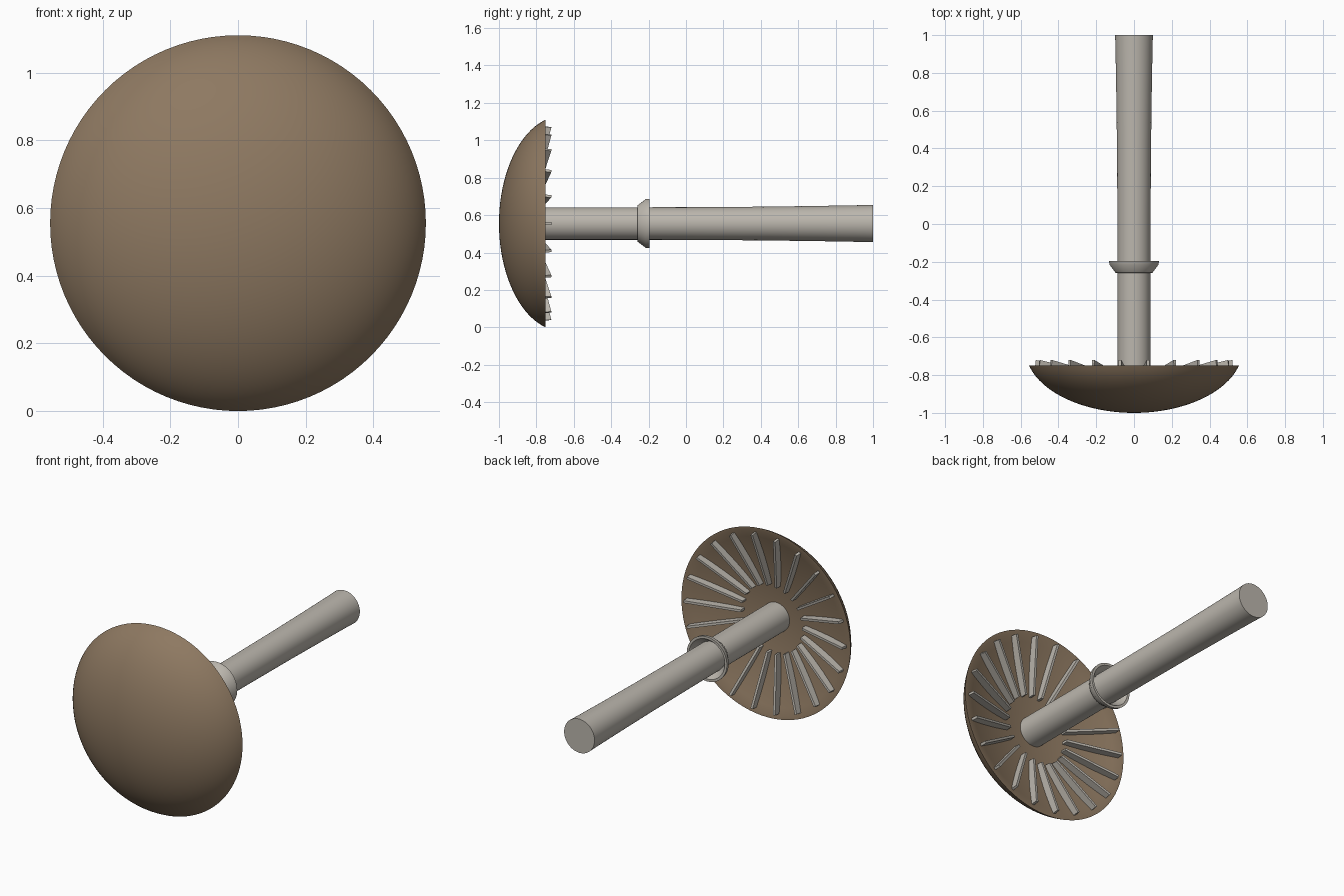
import bpy, bmesh, math
from mathutils import Matrix, Vector

if "Cube" in bpy.data.objects:
    bpy.data.objects.remove(bpy.data.objects["Cube"])

R = 0.555                      # cap radius, also the height of the long axis
AXIS = Vector((0, 0, R))


def material(name, rgb):
    m = bpy.data.materials.new(name)
    m.diffuse_color = (*rgb, 1)
    m.use_nodes = True
    m.node_tree.nodes["Principled BSDF"].inputs["Base Color"].default_value = m.diffuse_color
    return m


def finish(bm, name, mat, angle):
    bmesh.ops.remove_doubles(bm, verts=bm.verts, dist=1e-5)
    bmesh.ops.recalc_face_normals(bm, faces=bm.faces)
    me = bpy.data.meshes.new(name)
    bm.to_mesh(me)
    bm.free()
    ob = bpy.data.objects.new(name, me)
    bpy.context.collection.objects.link(ob)
    me.materials.append(mat)
    bpy.ops.object.select_all(action='DESELECT')
    ob.select_set(True)
    bpy.context.view_layer.objects.active = ob
    bpy.ops.object.shade_smooth_by_angle(angle=math.radians(angle))
    return ob


def revolve(name, profile, mat, steps=64, closed=False, angle=40):
    """Turn (radius, y) points around the long axis."""
    bm = bmesh.new()
    vs = [bm.verts.new((r, y, R)) for r, y in profile]
    es = [bm.edges.new(p) for p in zip(vs, vs[1:])]
    if closed:
        es.append(bm.edges.new((vs[-1], vs[0])))
    bmesh.ops.spin(bm, geom=vs + es, cent=AXIS, axis=(0, 1, 0),
                   angle=2 * math.pi, steps=steps)
    return finish(bm, name, mat, angle)


brown = material("cap_brown", (0.27, 0.19, 0.12))
pale = material("stem_pale", (0.50, 0.47, 0.42))

# Cap: domed outside, narrow rim, shallow hollow underside
SPH = (R * R + 0.25 ** 2) / 0.5
cap = []
for i in range(21):
    s = math.cos(math.pi / 2 * i / 20)
    y = -0.75 - 0.25 * s
    ball = math.sqrt(max(0, SPH ** 2 - (y + 1 - SPH) ** 2))
    oval = R * math.sqrt(max(0, 1 - s * s))
    cap.append((0.5 * (ball + oval), y))
cap[0] = (0, -1)
for i in range(13):
    r = 0.538 * (1 - i / 12)
    cap.append((r, -0.85 + 0.098 * (r / 0.538) ** 2))
revolve("mushroom_cap", cap, brown, steps=96)

# Stem: slightly wider toward the foot
revolve("stem", [(0, -0.87), (0.087, -0.87), (0.087, -0.2), (0.0875, 0.0),
                 (0.09, 0.4), (0.094, 0.7), (0.098, 0.93), (0.1, 1.0), (0, 1.0)],
        pale, steps=48)

# Skirt ring: flared collar open toward the foot
revolve("stem_ring", [(0.085, -0.26), (0.098, -0.258), (0.13, -0.215),
                      (0.132, -0.195), (0.118, -0.195), (0.085, -0.235)],
        pale, steps=48, closed=True)

# Gills: thin radial slats sloping down into the hollow
N = 22
bm = bmesh.new()
for k in range(N):
    rot = Matrix.Translation(AXIS) @ Matrix.Rotation(2 * math.pi * k / N, 4, 'Y')
    side = [(0.20, -0.80), (0.52, -0.72), (0.525, -0.765), (0.20, -0.855)]
    a, b = ([bm.verts.new(rot @ Vector((r, y, z))) for r, y in side]
            for z in (-0.007, 0.007))
    bm.faces.new(a)
    bm.faces.new(b[::-1])
    for i in range(4):
        j = (i + 1) % 4
        bm.faces.new((a[i], b[i], b[j], a[j]))
finish(bm, "gills", pale, 30)
